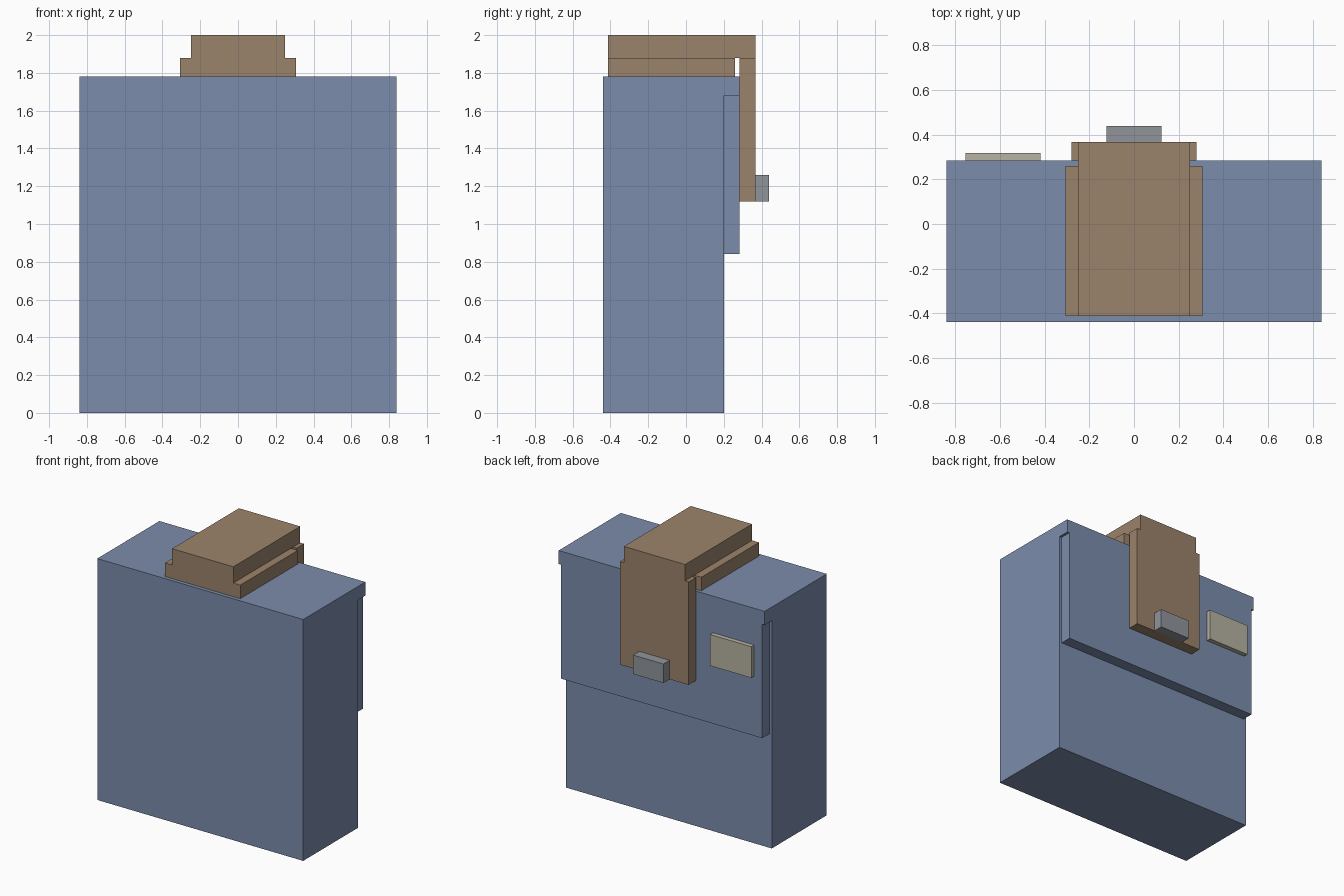
import bpy
import bmesh

if "Cube" in bpy.data.objects:
    bpy.data.objects.remove(bpy.data.objects["Cube"])


def material(name, rgb):
    m = bpy.data.materials.new(name)
    m.diffuse_color = (*rgb, 1.0)
    m.use_nodes = True
    m.node_tree.nodes["Principled BSDF"].inputs["Base Color"].default_value = m.diffuse_color
    return m


BLUE = material("slate blue", (0.200, 0.264, 0.410))
BROWN = material("tan brown", (0.330, 0.227, 0.147))
GREY = material("buckle grey", (0.278, 0.296, 0.323))
CREAM = material("label cream", (0.474, 0.445, 0.361))


def prism(name, profile, half_width, mat, centre_x=0.0):
    """Extrude a (y, z) side profile across x."""
    bm = bmesh.new()
    face = bm.faces.new([bm.verts.new((centre_x - half_width, y, z)) for y, z in profile])
    out = bmesh.ops.extrude_face_region(bm, geom=[face])
    moved = [v for v in out["geom"] if isinstance(v, bmesh.types.BMVert)]
    bmesh.ops.translate(bm, verts=moved, vec=(2 * half_width, 0, 0))
    bmesh.ops.recalc_face_normals(bm, faces=bm.faces)
    mesh = bpy.data.meshes.new(name)
    bm.to_mesh(mesh)
    bm.free()
    mesh.materials.append(mat)
    obj = bpy.data.objects.new(name, mesh)
    bpy.context.collection.objects.link(obj)
    return obj


def box(name, half_width, y, z, mat, centre_x=0.0):
    profile = [(y[0], z[0]), (y[1], z[0]), (y[1], z[1]), (y[0], z[1])]
    return prism(name, profile, half_width, mat, centre_x)


# Case body with an overhanging lip along the top of the back
prism("body", [(-0.44, 0), (0.20, 0), (0.20, 1.68), (0.284, 1.68),
               (0.284, 1.78), (-0.44, 1.78)], 0.84, BLUE)

# Flap hanging below the lip, slightly narrower than the body
box("flap", 0.82, (0.20, 0.284), (0.84, 1.68), BLUE)

# Strap: base plate, top block reaching over the back, hanging tongue
box("strap_base", 0.307, (-0.412, 0.26), (1.78, 1.88), BROWN)
box("strap_top", 0.25, (-0.412, 0.368), (1.88, 2.0), BROWN)
box("strap_tongue", 0.28, (0.284, 0.368), (1.12, 1.88), BROWN)

# Buckle on the end of the tongue
box("buckle", 0.124, (0.368, 0.44), (1.12, 1.26), GREY)

# Label plate on the flap
box("label", 0.168, (0.284, 0.318), (1.28, 1.51), CREAM, centre_x=-0.587)
